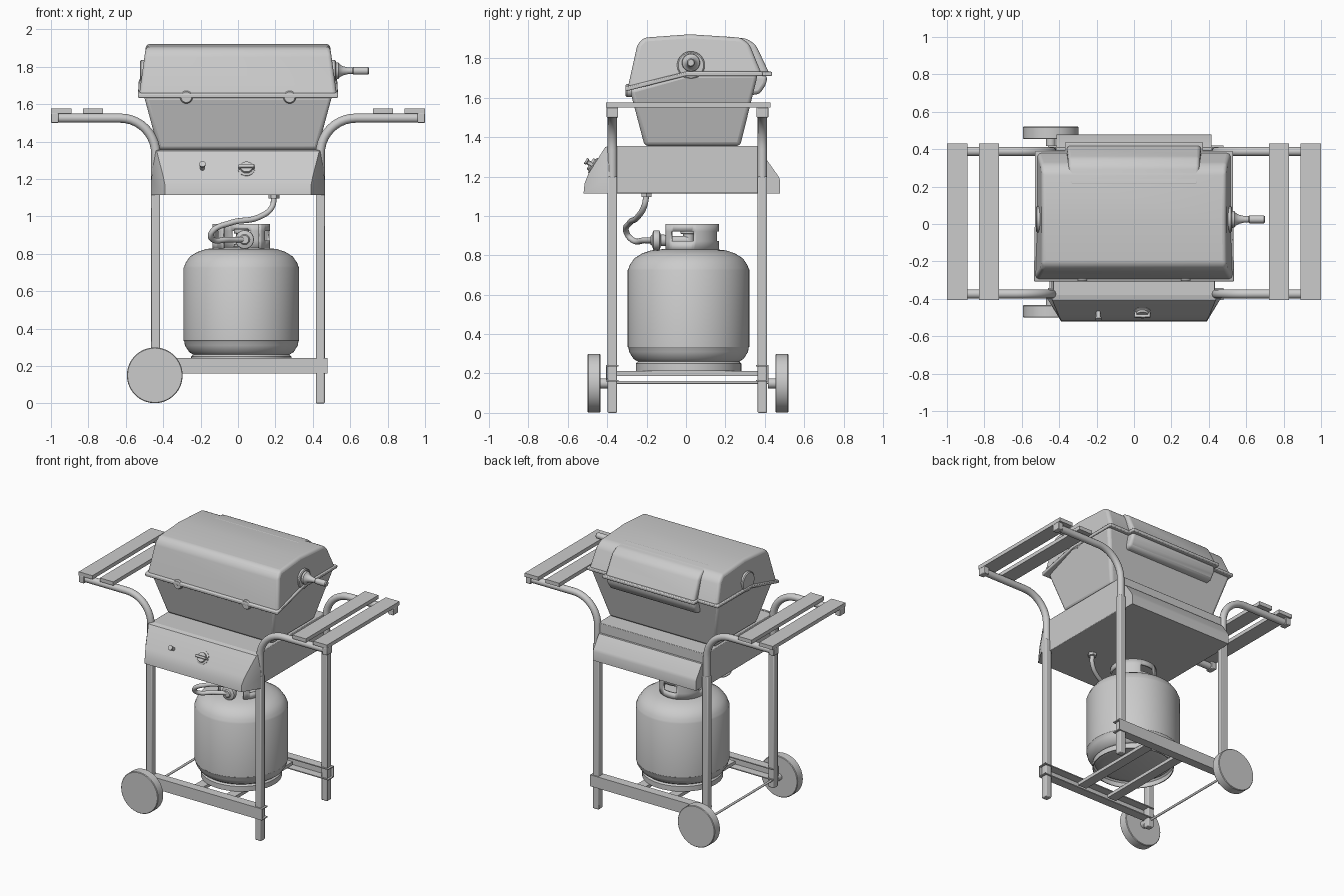
import bpy, bmesh, math
from mathutils import Vector

if "Cube" in bpy.data.objects:
    bpy.data.objects.remove(bpy.data.objects["Cube"])


def finish(name, bm, bevel=0, segs=3, angle=35):
    bmesh.ops.recalc_face_normals(bm, faces=bm.faces)
    me = bpy.data.meshes.new(name)
    bm.to_mesh(me)
    bm.free()
    ob = bpy.data.objects.new(name, me)
    bpy.context.collection.objects.link(ob)
    bpy.ops.object.select_all(action='DESELECT')
    bpy.context.view_layer.objects.active = ob
    ob.select_set(True)
    bpy.ops.object.shade_smooth_by_angle(angle=math.radians(angle))
    if bevel:
        m = ob.modifiers.new("Bevel", 'BEVEL')
        m.width, m.segments, m.limit_method = bevel, segs, 'ANGLE'
        m.angle_limit = math.radians(25)
    return ob


def prism(name, profile, half, bevel=0, segs=3):
    """Profile of (y, z) spanning x; half(y, z) gives the half width."""
    bm = bmesh.new()
    rows = [[bm.verts.new((s * half(y, z), y, z)) for y, z in profile] for s in (-1, 1)]
    bm.faces.new(rows[0])
    bm.faces.new(rows[1])
    n = len(profile)
    for i in range(n):
        j = (i + 1) % n
        bm.faces.new((rows[0][i], rows[0][j], rows[1][j], rows[1][i]))
    return finish(name, bm, bevel, segs)


def box(name, x0, x1, y0, y1, z0, z1, bevel=0):
    bm = bmesh.new()
    bmesh.ops.create_cube(bm, size=1)
    for v in bm.verts:
        v.co = Vector(((x0, x1)[v.co.x > 0], (y0, y1)[v.co.y > 0], (z0, z1)[v.co.z > 0]))
    return finish(name, bm, bevel, 2)


def lathe(name, pts, loc, axis=(0, 0, 1), n=48, caps=True):
    """Turn (radius, height) points around an axis through loc."""
    bm = bmesh.new()
    rings = [[bm.verts.new((r * math.cos(2 * math.pi * i / n), r * math.sin(2 * math.pi * i / n), h))
              for i in range(n)] for r, h in pts]
    for a, b in zip(rings, rings[1:]):
        for i in range(n):
            j = (i + 1) % n
            bm.faces.new((a[i], a[j], b[j], b[i]))
    if caps:
        bm.faces.new(rings[0])
        bm.faces.new(rings[-1])
    ob = finish(name, bm)
    ob.location = loc
    ob.rotation_mode = 'QUATERNION'
    ob.rotation_quaternion = Vector(axis).to_track_quat('Z', 'Y')
    return ob


def tube(name, pts, r, smooth=False):
    cu = bpy.data.curves.new(name, 'CURVE')
    cu.dimensions = '3D'
    cu.bevel_depth, cu.bevel_resolution, cu.use_fill_caps = r, 4, True
    if smooth:
        sp = cu.splines.new('BEZIER')
        sp.bezier_points.add(len(pts) - 1)
        for p, c in zip(sp.bezier_points, pts):
            p.co = c
            p.handle_left_type = p.handle_right_type = 'AUTO'
    else:
        sp = cu.splines.new('POLY')
        sp.points.add(len(pts) - 1)
        for p, c in zip(sp.points, pts):
            p.co = (*c, 1)
    ob = bpy.data.objects.new(name, cu)
    bpy.context.collection.objects.link(ob)
    bpy.ops.object.select_all(action='DESELECT')
    bpy.context.view_layer.objects.active = ob
    ob.select_set(True)
    bpy.ops.object.convert(target='MESH')
    bpy.ops.object.shade_smooth_by_angle(angle=math.radians(40))


# Legs bending outward into shelf arms
LEG_Y = (-0.374, 0.388)
for sx, side in ((-1, "left"), (1, "right")):
    for y, end in zip(LEG_Y, ("front", "back")):
        z0 = 0 if sx > 0 else 0.1
        cx = sx * 0.44
        box(f"{side}_{end}_leg", cx - 0.024, cx + 0.024, y - 0.024, y + 0.024, z0, 1.2, 0.006)
        bend = [(sx * (0.63 - 0.19 * math.cos(a)), y, 1.335 + 0.19 * math.sin(a))
                for a in [math.pi / 2 * i / 10 for i in range(11)]]
        tube(f"{side}_{end}_arm", [(cx, y, 1.15)] + bend + [(sx * 0.995, y, 1.525)], 0.0245)
        box(f"{side}_{end}_arm_cap", *sorted((sx * 0.96, sx * 1.0)), y - 0.03, y + 0.03, 1.5, 1.551, 0.004)
    # Shelf slats
    for k, (a, b) in enumerate(((0.722, 0.83), (0.89, 1.0))):
        box(f"{side}_shelf_slat_{k}", *sorted((sx * a, sx * b)), -0.405, 0.43, 1.55, 1.577)

# Lower frame: C-shaped rails, cross bars, axle and wheels
for s, y, end in ((-1, LEG_Y[0], "front"), (1, LEG_Y[1], "back")):
    o, i = y + s * 0.032, y - s * 0.032
    box(f"{end}_rail_web", -0.46, 0.478, *sorted((o, o - s * 0.006)), 0.16, 0.243)
    for k, z in enumerate((0.16, 0.236)):
        box(f"{end}_rail_flange_{k}", -0.46, 0.478, *sorted((o, i)), z, z + 0.007)
    yc = -0.467 if s < 0 else 0.487
    lathe(f"{end}_wheel", [(0.145, -0.033), (0.149, -0.029), (0.149, 0.029), (0.145, 0.033)],
          (-0.445, yc, 0.15), (0, 1, 0), 64)
    lathe(f"{end}_wheel_hub", [(0.025, -0.05), (0.025, 0.02)], (-0.445, yc - s * 0.02, 0.15), (0, s, 0), 24)
lathe("axle", [(0.008, -0.44), (0.008, 0.45)], (-0.445, 0, 0.155), (0, 1, 0), 16)
for k, x in enumerate((-0.11, 0.145)):
    box(f"tank_support_{k}", x - 0.035, x + 0.035, -0.36, 0.375, 0.188, 0.212)

# Gas tank
TC = Vector((0.018, 0.013, 0))
lathe("tank_body", [(0.05, 0.235), (0.2, 0.243), (0.245, 0.252), (0.28, 0.275), (0.302, 0.31), (0.305, 0.33),
                    (0.309, 0.335), (0.309, 0.725), (0.304, 0.735), (0.298, 0.752), (0.275, 0.785),
                    (0.235, 0.81), (0.19, 0.825), (0.1, 0.835), (0.03, 0.838)], TC, n=64)
lathe("tank_foot", [(0.262, 0.213), (0.268, 0.213), (0.268, 0.25), (0.255, 0.262)], TC, n=64, caps=False)

# Tank collar with open front and hand slots
bm = bmesh.new()
degs = list(range(-50, 231, 5))
grid = [[bm.verts.new((TC.x + 0.154 * math.cos(math.radians(d)), TC.y + 0.154 * math.sin(math.radians(d)), z))
         for z in (0.82, 0.872, 0.922, 0.96)] for d in degs]
for d, a, b in zip(degs, grid, grid[1:]):
    for r in range(3):
        slot = any(c - 22 <= d + 2.5 <= c + 22 for c in (-12, 90, 192))
        if not (r == 1 and slot):
            bm.faces.new((a[r], b[r], b[r + 1], a[r + 1]))
collar = finish("tank_collar", bm)
m = collar.modifiers.new("Solidify", 'SOLIDIFY')
m.thickness = 0.012

# Valve, regulator and hose
lathe("valve_body", [(0.04, 0.82), (0.04, 0.85), (0.028, 0.855), (0.028, 0.91)], TC, n=24)
lathe("valve_knob", [(0.02, 0.905), (0.04, 0.91), (0.04, 0.93), (0.034, 0.935)], TC, n=24)
lathe("valve_stem", [(0.022, -0.13), (0.022, 0.01)], (0.03, 0, 0.876), (0, 1, 0), 24)
lathe("regulator", [(0.022, -0.03), (0.028, -0.022), (0.048, -0.016), (0.05, -0.012), (0.05, 0.012), (0.048, 0.016),
                    (0.03, 0.022), (0.028, 0.045)], (0.035, -0.15, 0.876), (0, 1, 0), 32)
tube("gas_hose", [(0.192, -0.2, 1.11), (0.182, -0.212, 1.05), (0.11, -0.245, 0.995), (-0.04, -0.285, 0.965),
                  (-0.14, -0.302, 0.915), (-0.14, -0.275, 0.88), (-0.05, -0.21, 0.876), (0.03, -0.165, 0.876)], 0.015, True)
lathe("hose_fitting", [(0.03, 1.095), (0.03, 1.118)], (0.192, -0.2, 0), n=6)

# Burner console: body, tapered front panel, back panel
box("console_body", -0.432, 0.432, -0.39, 0.395, 1.115, 1.355, 0.004)
bm = bmesh.new()
for s in (-1, 1):
    for p in ((0.445, -0.38, 1.357), (0.435, -0.41, 1.35), (0.4, -0.495, 1.215), (0.39, -0.515, 1.165),
              (0.39, -0.52, 1.115), (0.463, -0.4, 1.115), (0.463, -0.38, 1.115), (0.463, -0.4, 1.2)):
        bm.verts.new((s * p[0], p[1], p[2]))
bmesh.ops.convex_hull(bm, input=bm.verts)
finish("front_panel", bm)
prism("back_panel", [(0.38, 1.285), (0.41, 1.285), (0.47, 1.2), (0.478, 1.18), (0.478, 1.115), (0.38, 1.115)],
      lambda y, z: 0.415)

# Controls on the sloped panel
nrm = Vector((0, -0.85, 0.53))
base = Vector((0.045, -0.462, 1.25))
lathe("burner_knob", [(0.046, -0.02), (0.046, 0.012), (0.034, 0.018), (0.032, 0.03)], base, nrm, 32)
grip = box("knob_grip", -0.042, 0.042, -0.009, 0.009, 0.01, 0.045, 0.004)
grip.location = base
grip.rotation_mode = 'QUATERNION'
grip.rotation_quaternion = nrm.to_track_quat('Z', 'Y')
lathe("igniter_button", [(0.026, -0.02), (0.026, 0.008), (0.012, 0.01), (0.012, 0.045), (0.017, 0.047),
                         (0.017, 0.057)], base + Vector((-0.235, 0, 0)), nrm, 24)

# Firebox
prism("firebox", [(-0.21, 1.355), (0.275, 1.355), (0.365, 1.72), (0, 1.72), (-0.285, 1.64)],
      lambda y, z: 0.425 + (z - 1.355) * 0.27, 0.02)
# Lid with stepped rim
lid_half = lambda y, z: 0.53 - (z - 1.64) * 0.14
prism("lid", [(-0.298, 1.64), (0, 1.718), (0.385, 1.718), (0.322, 1.872), (0.28, 1.905), (0.02, 1.922),
              (-0.215, 1.905), (-0.247, 1.87)], lid_half, 0.02, 4)
prism("lid_rim", [(-0.308, 1.632), (0, 1.71), (0.39, 1.71), (0.39, 1.732), (0, 1.732), (-0.308, 1.656)],
      lambda y, z: 0.535 if z < 1.7 else 0.53, 0.006, 2)
# Vent hump on the back of lid and firebox
prism("lid_back_hump", [(0.2, 1.72), (0.425, 1.72), (0.355, 1.868), (0.31, 1.9), (0.2, 1.912)],
      lambda y, z: 0.36 - (z - 1.72) * 0.06, 0.018)
prism("hump_rim", [(0.3, 1.71), (0.437, 1.71), (0.437, 1.732), (0.3, 1.732)], lambda y, z: 0.37, 0.006, 2)
prism("firebox_back_hump", [(0.28, 1.715), (0.413, 1.715), (0.408, 1.67), (0.375, 1.62), (0.28, 1.605)],
      lambda y, z: 0.355, 0.018)

# Lid bosses, side handle, front tabs
for s, side in ((-1, "left"), (1, "right")):
    lathe(f"{side}_lid_boss", [(0.072, -0.05), (0.07, 0.01), (0.064, 0.016)], (s * 0.508, 0.025, 1.765), (s, 0, 0))
    lathe(f"front_tab_{side}", [(0.034, -0.025), (0.034, 0.006), (0.028, 0.014)],
          (s * 0.276, -0.293, 1.637), (0, -1, 0), 24)
lathe("lid_handle", [(0.046, 0), (0.044, 0.015), (0.034, 0.022), (0.024, 0.04), (0.017, 0.07), (0.017, 0.09),
                     (0.021, 0.095), (0.021, 0.172), (0.016, 0.178)], (0.522, 0.025, 1.778), (1, 0, 0), 32)
